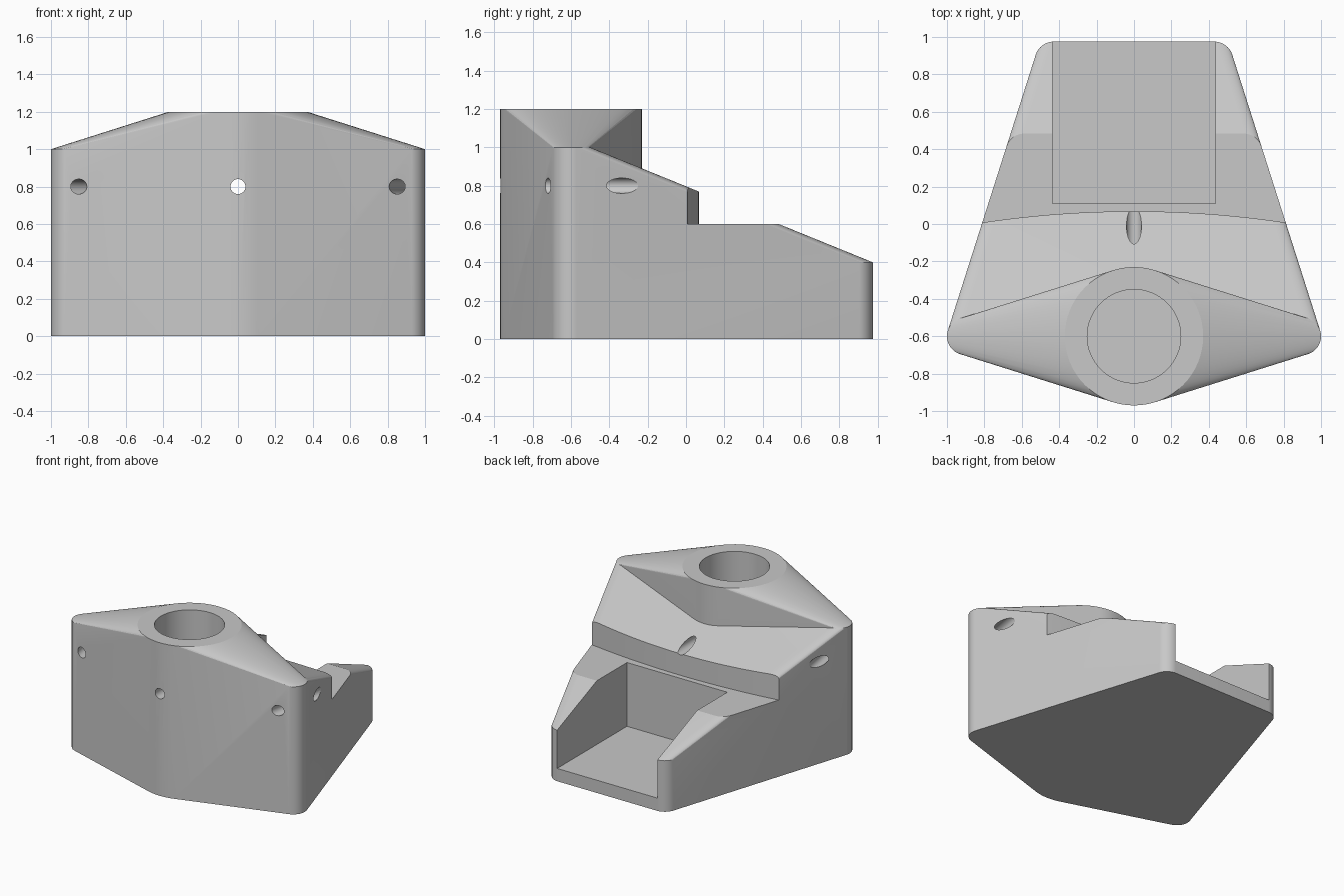
import bpy, bmesh, math
from mathutils import Vector

cube = bpy.data.objects.get("Cube")
if cube:
    bpy.data.objects.remove(cube, do_unlink=True)

grey = bpy.data.materials.new("plain grey")
grey.use_nodes = True
colour = (0.58, 0.58, 0.58, 1)
grey.diffuse_color = colour
grey.node_tree.nodes["Principled BSDF"].inputs["Base Color"].default_value = colour


def finish(name, bm):
    bmesh.ops.recalc_face_normals(bm, faces=bm.faces)
    mesh = bpy.data.meshes.new(name)
    bm.to_mesh(mesh)
    bm.free()
    mesh.materials.append(grey)
    obj = bpy.data.objects.new(name, mesh)
    bpy.context.collection.objects.link(obj)
    return obj


def hull_of_posts(name, posts, segments=64):
    """Convex hull around upright posts given as (x, y, radius, height)."""
    bm = bmesh.new()
    for x, y, r, h in posts:
        for i in range(segments):
            a = math.tau * i / segments
            for z in (0, h):
                bm.verts.new((x + r * math.cos(a), y + r * math.sin(a), z))
    res = bmesh.ops.convex_hull(bm, input=bm.verts)
    spare = {g for key in ("geom_interior", "geom_unused") for g in res[key]
             if isinstance(g, bmesh.types.BMVert)}
    bmesh.ops.delete(bm, geom=list(spare), context='VERTS')
    bmesh.ops.dissolve_limit(bm, angle_limit=0.002, verts=bm.verts, edges=bm.edges)
    return finish(name, bm)


def prism(name, outline, z0, z1):
    bm = bmesh.new()
    face = bm.faces.new([bm.verts.new((x, y, z0)) for x, y in outline])
    top = bmesh.ops.extrude_face_region(bm, geom=[face])["geom"]
    verts = [g for g in top if isinstance(g, bmesh.types.BMVert)]
    bmesh.ops.translate(bm, verts=verts, vec=(0, 0, z1 - z0))
    return finish(name, bm)


def rod(name, start, end, radius, segments=48):
    start, end = Vector(start), Vector(end)
    bm = bmesh.new()
    bmesh.ops.create_cone(bm, cap_ends=True, segments=segments, radius1=radius,
                          radius2=radius, depth=(end - start).length)
    turn = (end - start).to_track_quat('Z', 'Y').to_matrix().to_4x4()
    bmesh.ops.transform(bm, matrix=turn, verts=bm.verts)
    bmesh.ops.translate(bm, verts=bm.verts, vec=(start + end) / 2)
    return finish(name, bm)


def combine(target, tool, operation):
    tool.hide_render = True
    mod = target.modifiers.new(tool.name, 'BOOLEAN')
    mod.operation, mod.solver, mod.object = operation, 'EXACT', tool
    bpy.context.view_layer.objects.active = target
    bpy.ops.object.modifier_apply(modifier=mod.name)
    bpy.data.objects.remove(tool, do_unlink=True)


# Raised front with a wide central boss, and the sloping rear
sides = [(s * 0.9, -0.6, 0.1, 1.0) for s in (-1, 1)]
rears = [(s * 0.43, 0.875, 0.1, 0.4) for s in (-1, 1)]
body = hull_of_posts("mount_body", sides + [(0, -0.6, 0.37, 1.2)])
combine(body, hull_of_posts("sloping_rear", sides + rears), 'UNION')

# Curved step down to the rear ledge
arc_radius = 5.5
arc = []
for i in range(33):
    x = -1.2 + 2.4 * i / 32
    arc.append((x, 0.068 - arc_radius + math.sqrt(arc_radius ** 2 - x * x)))
combine(body, prism("step_cutter", arc + [(1.2, 1.3), (-1.2, 1.3)], 0.6, 1.5), 'DIFFERENCE')

# Open-backed rectangular pocket
pocket = [(-0.435, 0.11), (0.435, 0.11), (0.435, 1.3), (-0.435, 1.3)]
combine(body, prism("pocket_cutter", pocket, 0.1, 1.0), 'DIFFERENCE')

# Round bore in the boss
combine(body, rod("bore_cutter", (0, -0.6, 0.1), (0, -0.6, 1.5), 0.25, 64), 'DIFFERENCE')

# Central through hole and the two splayed side holes
combine(body, rod("centre_hole", (0, -1.3, 0.8), (0, 0.4, 0.8), 0.04), 'DIFFERENCE')
for s in (-1, 1):
    start = (s * 0.766, -1.2, 0.8)
    end = (s * 1.0, 0.12, 0.8)
    combine(body, rod("side_hole", start, end, 0.04), 'DIFFERENCE')

# Smooth the rounded walls, keep edges crisp
bpy.ops.object.select_all(action='DESELECT')
body.select_set(True)
bpy.context.view_layer.objects.active = body
bpy.ops.object.shade_smooth_by_angle(angle=math.radians(12))
